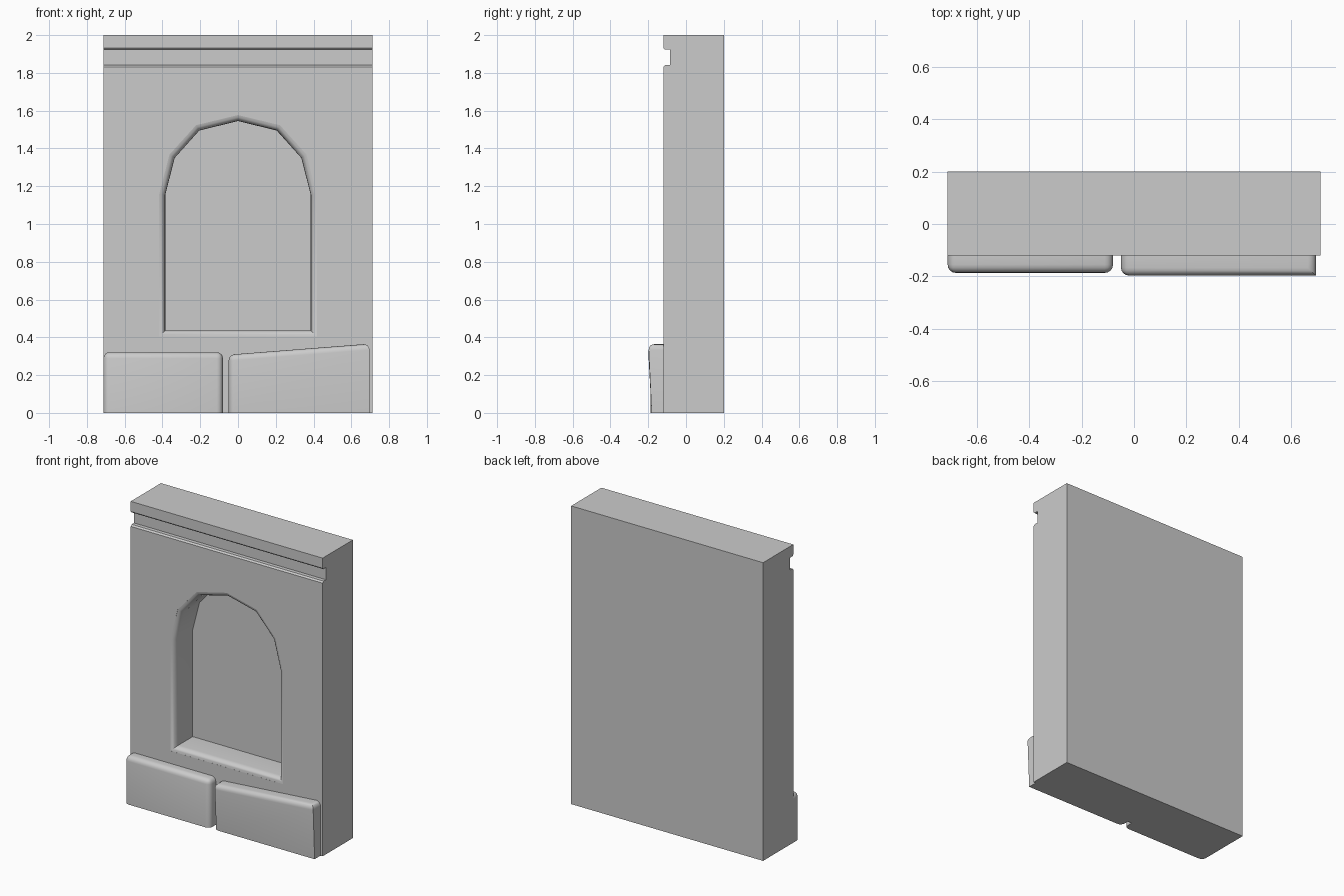
import bpy, bmesh, math

if "Cube" in bpy.data.objects:
    bpy.data.objects.remove(bpy.data.objects["Cube"])

FRONT, BACK, HALF = -0.12, 0.20, 0.712


def make_object(name, bm):
    bmesh.ops.recalc_face_normals(bm, faces=bm.faces)
    mesh = bpy.data.meshes.new(name)
    bm.to_mesh(mesh)
    bm.free()
    ob = bpy.data.objects.new(name, mesh)
    bpy.context.collection.objects.link(ob)
    return ob


def loft(name, rings):
    """Join equal-length rings of points and cap both ends."""
    bm = bmesh.new()
    loops = [[bm.verts.new(p) for p in r] for r in rings]
    n = len(loops[0])
    for a, b in zip(loops, loops[1:]):
        for i in range(n):
            j = (i + 1) % n
            bm.faces.new((a[i], a[j], b[j], b[i]))
    bm.faces.new(loops[0])
    bm.faces.new(loops[-1])
    return make_object(name, bm)


def smooth(ob, degrees=35):
    bpy.ops.object.select_all(action='DESELECT')
    ob.select_set(True)
    bpy.context.view_layer.objects.active = ob
    bpy.ops.object.shade_smooth_by_angle(angle=math.radians(degrees))


# Wall: side section with the string-course groove, extruded across x
section = [(BACK, 0), (BACK, 2), (FRONT, 2), (FRONT, 1.932), (-0.113, 1.924),
           (-0.085, 1.924), (-0.085, 1.842), (-0.11, 1.842),
           (FRONT, 1.832), (FRONT, 0)]
wall = loft("wall", [[(x, y, z) for y, z in section] for x in (-HALF, HALF)])

# Arched niche: faceted outline, flared at the mouth by a rounded edge
half_arch = [(0.385, 0.437), (0.385, 1.155), (0.335, 1.35), (0.205, 1.495)]
outline = half_arch + [(0, 1.545)] + [(-x, z) for x, z in reversed(half_arch)]


def niche_ring(y, grow):
    sx = 1 + grow / 0.385
    return [(x * sx, y, z - grow if z < 0.5 else 1.1 + (z - 1.1) * (1 + grow / 0.445))
            for x, z in outline]


ROUND = 0.032
rings = [niche_ring(-0.2, ROUND)]
for i in range(5):
    a = math.radians(90 * i / 4)
    rings.append(niche_ring(FRONT + 0.0005 + 0.04 * (1 - math.cos(a)),
                            ROUND * (1 - math.sin(a))))
rings.append(niche_ring(0.07, 0))
cutter = loft("niche_cutter", rings)
cutter.hide_render = True

cut = wall.modifiers.new("niche", 'BOOLEAN')
cut.operation = 'DIFFERENCE'
cut.solver = 'EXACT'
cut.object = cutter
bpy.context.view_layer.objects.active = wall
bpy.ops.object.modifier_apply(modifier=cut.name)
bpy.data.objects.remove(cutter)
smooth(wall)


# Base stones: blocks with rounded top, front and side edges
def stone(name, x0, x1, top0, top1, front_low, front_high, sharp_right=False):
    bm = bmesh.new()
    ends = []
    for x, top in ((x0, top0), (x1, top1)):
        ends.append([bm.verts.new(p) for p in (
            (x, FRONT, 0), (x, front_low, 0), (x, front_high, top), (x, FRONT, top))])
    a, b = ends
    for i in range(4):
        j = (i + 1) % 4
        bm.faces.new((a[i], a[j], b[j], b[i]))
    bm.faces.new(a)
    bm.faces.new(b)
    edges = []
    for e in bm.edges:
        p, q = (v.co for v in e.verts)
        on_ground = max(p.z, q.z) < 1e-4
        on_wall = min(p.y, q.y) > FRONT - 1e-4
        right_corner = (sharp_right and min(p.x, q.x) > x1 - 1e-4
                        and max(p.y, q.y) < FRONT - 1e-4)
        if not (on_ground or on_wall or right_corner):
            edges.append(e)
    bmesh.ops.bevel(bm, geom=edges, offset=0.032, offset_type='OFFSET',
                    segments=4, profile=0.5, affect='EDGES', clamp_overlap=True)
    smooth(make_object(name, bm))


stone("left_base_stone", -HALF, -0.08, 0.321, 0.321, -0.187, -0.187)
stone("right_base_stone", -0.05, 0.696, 0.308, 0.366, -0.182, -0.199, True)
